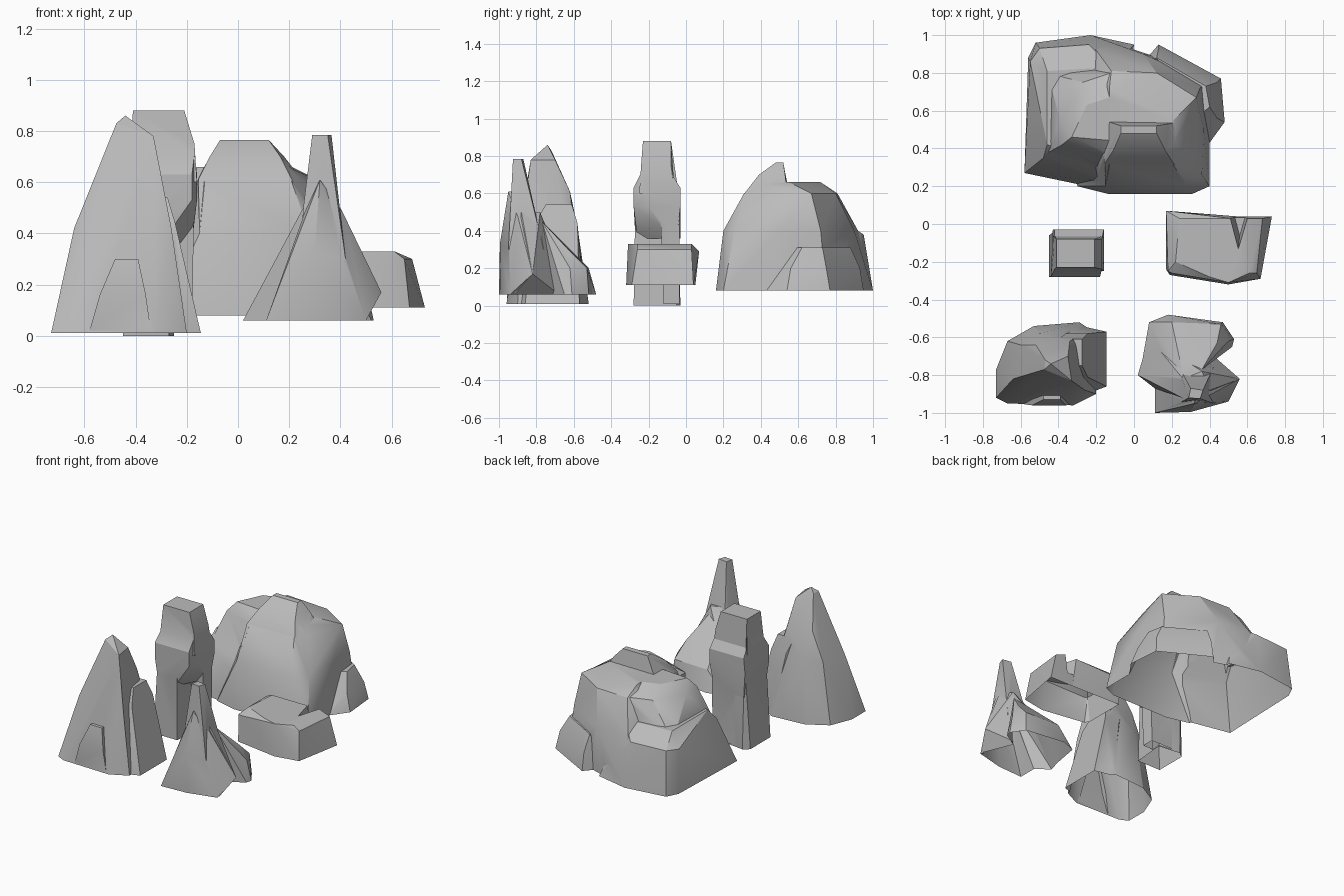
import bpy
import bmesh
import math

default_cube = bpy.data.objects.get("Cube")
if default_cube:
    bpy.data.objects.remove(default_cube, do_unlink=True)

# One plain stone colour for every rock
stone = bpy.data.materials.new("grey_stone")
stone.use_nodes = True
stone.diffuse_color = (0.5, 0.5, 0.5, 1)
stone.node_tree.nodes["Principled BSDF"].inputs["Base Color"].default_value = stone.diffuse_color


def add_object(name, bm):
    """Turn a bmesh into a linked object made of stone."""
    mesh = bpy.data.meshes.new(name)
    bm.to_mesh(mesh)
    bm.free()
    mesh.materials.clear()
    mesh.materials.append(stone)
    result = bpy.data.objects.new(name, mesh)
    bpy.context.collection.objects.link(result)
    return result


def make_chunk(name, levels):
    """Wrap a closed hull around outline points given per height."""
    bm = bmesh.new()
    for z, outline in levels.items():
        for x, y in outline:
            bm.verts.new((x, y, z))
    bmesh.ops.convex_hull(bm, input=bm.verts)
    loose = [v for v in bm.verts if not v.link_faces]
    bmesh.ops.delete(bm, geom=loose, context="VERTS")
    bmesh.ops.recalc_face_normals(bm, faces=bm.faces)
    return add_object(name, bm)


def make_rock(name, *chunks):
    """Fuse chunks into one hollow shell, open underneath, with hard creases."""
    parts = [make_chunk(name + "_chunk", levels) for levels in chunks]
    for part in parts[1:]:
        part.hide_render = True
        union = parts[0].modifiers.new("union", "BOOLEAN")
        union.operation = "UNION"
        union.solver = "EXACT"
        union.object = part
    bm = bmesh.new()
    bm.from_object(parts[0], bpy.context.evaluated_depsgraph_get())
    for part in parts:
        bpy.data.objects.remove(part, do_unlink=True)
    floor = min(v.co.z for v in bm.verts) + 0.03
    under = [f for f in bm.faces if f.normal.z < -0.9 and f.calc_center_median().z < floor]
    bmesh.ops.delete(bm, geom=under, context="FACES")
    bmesh.ops.dissolve_limit(bm, angle_limit=math.radians(4), verts=bm.verts, edges=bm.edges)
    rock = add_object(name, bm)
    bpy.ops.object.select_all(action="DESELECT")
    rock.select_set(True)
    bpy.context.view_layer.objects.active = rock
    bpy.ops.object.shade_smooth_by_angle(angle=math.radians(25))


def box(left, right, front, back):
    """Rectangular outline."""
    return [(left, front), (right, front), (right, back), (left, back)]


# Large boulder at the back: main mass, peak, left ledge and shoulder, low side lobe
main_mass = {
    0.08: [(-.3, .2), (-.14, .16), (.31, .16), (.4, .2), (.4, .45), (.38, .75), (.1, .89), (-.23, 1), (-.4, .9)],
    0.4: [(-.15, .2), (.28, .2), (.36, .26), (.37, .5), (.35, .72), (.05, .9), (-.2, .92)],
    0.6: [(-.16, .36), (-.13, .31), (.21, .31), (.26, .4), (.33, .67), (.12, .8), (-.12, .81)],
    0.66: [(-.13, .38), (.19, .38), (.21, .55), (-.13, .72)],
}
peak = {
    0.4: [(-.15, .2), (.28, .2), (.3, .5), (-.2, .55)],
    0.61: [(-.155, .32), (.21, .32), (.25, .42), (.24, .54), (-.16, .55)],
    0.7: [(-.11, .39), (.165, .39), (.18, .53)],
    0.765: box(-.07, .12, .48, .52),
}
left_ledge = {
    0.08: [(-.58, .27), (-.1, .17), (0, .95), (-.23, 1), (-.52, .96), (-.56, .88)],
    0.38: [(-.48, .35), (-.1, .22), (-.24, .95), (-.5, .93), (-.55, .86)],
    0.46: [(-.46, .42), (-.1, .3), (-.12, .83), (-.46, .81)],
}
left_shoulder = {
    0.38: [(-.47, .37), (-.1, .25), (-.12, .84), (-.46, .8)],
    0.6: [(-.38, .42), (-.1, .36), (-.12, .8), (-.27, .75), (-.39, .55)],
    0.66: [(-.33, .46), (-.1, .44), (-.1, .68), (-.25, .63)],
}
side_lobe = {
    0.08: [(.36, .4), (.4, .43), (.48, .54), (.46, .77), (.13, .95), (0, .8)],
    0.2: [(.44, .56), (.44, .75), (.13, .93)],
    0.31: [(.33, .56), (.4, .62), (.38, .73), (.12, .88)],
}
make_rock("back_boulder", main_mass, peak, left_ledge, left_shoulder, side_lobe)

# Tall pillar in the middle: head, overhanging shoulders, leg and rear fin
pillar_cap = {
    0.6: box(-.43, -.16, -.25, -.06),
    0.75: box(-.42, -.17, -.24, -.08),
    0.88: box(-.41, -.21, -.23, -.08),
}
pillar_shoulders = {
    0.36: [(-.42, -.27), (-.3, -.26), (-.18, -.05), (-.42, -.03)],
    0.53: [(-.44, -.28), (-.18, -.28), (-.16, -.2), (-.16, -.03), (-.43, -.03)],
    0.63: [(-.44, -.28), (-.18, -.28), (-.16, -.2), (-.16, -.03), (-.42, -.03)],
    0.71: box(-.42, -.17, -.24, -.08),
}
pillar_leg = {
    0: [(-.45, -.28), (-.27, -.28), (-.25, -.05), (-.41, -.03), (-.45, -.06)],
    0.6: box(-.42, -.28, -.27, -.04),
}
pillar_fin = {
    0.01: box(-.35, -.18, -.12, -.035),
    0.6: box(-.35, -.17, -.14, -.035),
}
make_rock("middle_pillar", pillar_cap, pillar_shoulders, pillar_leg, pillar_fin)

# Low slab on the right: two blocks joined below a notch
slab_left = {
    0.11: [(.17, .05), (.28, .04), (.55, .04), (.58, -.2), (.5, -.32), (.19, -.27), (.17, -.24)],
    0.29: [(.17, .07), (.18, -.25), (.2, -.26)],
    0.33: [(.24, .03), (.51, .03), (.57, -.2), (.5, -.31), (.4, -.28), (.22, -.2)],
}
slab_right = {
    0.11: [(.58, .04), (.73, .04), (.67, -.29), (.5, -.32)],
    0.3: [(.68, .03), (.65, -.26)],
    0.33: [(.6, .03), (.57, -.2), (.5, -.31), (.61, -.26)],
}
slab_bridge = {
    0.11: box(.45, .66, -.28, .04),
    0.2: box(.45, .66, -.27, .035),
}
make_rock("low_slab", slab_left, slab_right, slab_bridge)

# Spired rock at the front right: core, steep front foot, thin spire, rear slope
spire_core = {
    0.06: [(.02, -.8), (.08, -.6), (.4, -.68), (.5, -.92), (.11, -.87)],
    0.17: [(.56, -.82)],
    0.5: [(.255, -.92), (.4, -.88), (.36, -.78), (.26, -.82)],
}
front_foot = {
    0.06: [(.11, -.87), (.11, -1), (.3, -.99), (.5, -.94), (.4, -.8)],
    0.17: [(.56, -.82)],
    0.33: [(.3, -.995)],
    0.48: [(.26, -.94), (.41, -.9), (.3, -.82)],
    0.61: [(.32, -.95), (.32, -.88)],
}
spire = {
    0.3: box(.24, .42, -.95, -.76),
    0.5: box(.255, .385, -.94, -.82),
    0.785: [(.29, -.92), (.35, -.925), (.365, -.88), (.3, -.87)],
}
rear_slope = {
    0.06: [(.03, -.8), (.08, -.52), (.18, -.48), (.47, -.52), (.53, -.61), (.52, -.65), (.35, -.75)],
    0.2: [(.2, -.52), (.46, -.53), (.5, -.62)],
    0.3: [(.3, -.63), (.44, -.63)],
    0.45: [(.26, -.8), (.36, -.77)],
}
make_rock("spired_rock", spire_core, front_foot, spire, rear_slope)

# Broad crag at the front left: main cone, stepped right buttress, small front ledge
crag_cone = {
    0.01: [(-.73, -.77), (-.73, -.92), (-.67, -.95), (-.32, -.96), (-.2, -.9),
           (-.2, -.58), (-.29, -.52), (-.53, -.54), (-.67, -.62)],
    0.42: [(-.64, -.82), (-.6, -.64), (-.26, -.88), (-.29, -.6), (-.5, -.58)],
    0.61: [(-.55, -.8), (-.52, -.64), (-.3, -.85), (-.34, -.62)],
    0.78: [(-.33, -.83), (-.35, -.7)],
    0.83: [(-.475, -.77), (-.47, -.72)],
    0.86: [(-.44, -.74)],
}
crag_buttress = {
    0.01: [(-.25, -.9), (-.145, -.86), (-.145, -.57), (-.28, -.54)],
    0.44: box(-.36, -.245, -.81, -.58),
    0.54: box(-.4, -.275, -.75, -.61),
}
crag_ledge = {
    0.02: box(-.58, -.34, -.955, -.85),
    0.16: box(-.54, -.36, -.96, -.85),
    0.3: box(-.48, -.39, -.93, -.85),
}
make_rock("front_crag", crag_cone, crag_buttress, crag_ledge)
